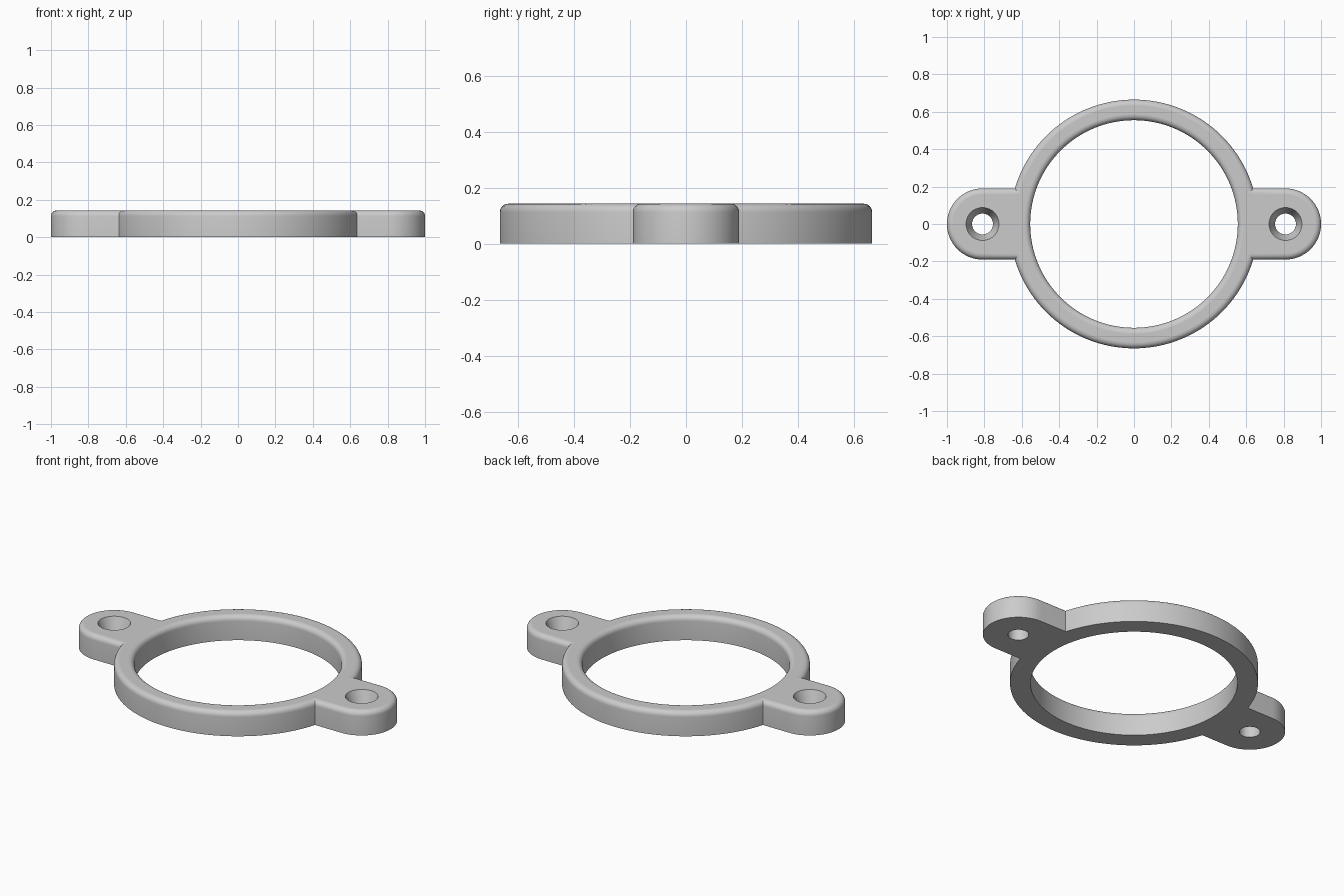
import bpy, bmesh, math

if "Cube" in bpy.data.objects:
    bpy.data.objects.remove(bpy.data.objects["Cube"])

R_OUT, R_IN, H = 0.665, 0.555, 0.143      # ring radii and thickness
TAB_X, TAB_W = 0.81, 0.19                 # tab end centre and half width
HOLE_R, SINK_R, HOLE_Z = 0.056, 0.088, 0.06
FILLET, STEPS = 0.03, 6


def arc(cx, r, a0, a1, n):
    return [(cx + r * math.cos(a0 + (a1 - a0) * i / n),
             r * math.sin(a0 + (a1 - a0) * i / n)) for i in range(n + 1)]


def outline(d):
    """Ring with two rounded tabs, moved inward by d."""
    r, w = R_OUT - d, TAB_W - d
    a = math.asin(w / r)
    half = arc(TAB_X, w, -math.pi / 2, math.pi / 2, 32)
    half += arc(0, r, a, math.pi - a, 64)
    return half + [(-x, -y) for x, y in half]


def circle(cx, r, n):
    return arc(cx, r, 0, 2 * math.pi, n)[:-1]


bm = bmesh.new()


def loft(layers, outward):
    """Skin a stack of (points, z) loops; return the bottom and top edges."""
    loops = [[bm.verts.new((x, y, z)) for x, y in pts] for pts, z in layers]
    n = len(loops[0])
    for lo, hi in zip(loops, loops[1:]):
        for i in range(n):
            j = (i + 1) % n
            quad = [lo[i], lo[j], hi[j], hi[i]]
            f = bm.faces.new(quad if outward else quad[::-1])
            f.smooth = True
    ring = lambda lp: [bm.edges.get((lp[i], lp[(i + 1) % n])) for i in range(n)]
    return ring(loops[0]), ring(loops[-1])


# Rounded upper edge: inward offset and height at each step
fillet = [(FILLET * (1 - math.cos(t)), H - FILLET + FILLET * math.sin(t))
          for t in (math.pi / 2 * i / STEPS for i in range(STEPS + 1))]
profile = [(0, 0)] + fillet

# Outer wall, ring bore and the two countersunk screw holes
walls = [loft([(outline(d), z) for d, z in profile], True),
         loft([(circle(0, R_IN + d, 128), z) for d, z in profile], False)]
for s in (-1, 1):
    walls.append(loft([(circle(s * TAB_X, r, 40), z) for r, z in
                       ((HOLE_R, 0), (HOLE_R, HOLE_Z), (SINK_R, H))], False))

# Flat bottom and top faces
for side, nz in ((0, -1), (1, 1)):
    edges = [e for w in walls for e in w[side]]
    res = bmesh.ops.triangle_fill(bm, edges=edges, use_beauty=True, normal=(0, 0, nz))
    for f in res["geom"]:
        if isinstance(f, bmesh.types.BMFace):
            f.smooth = False
            f.normal_update()
            if f.normal.z * nz < 0:
                f.normal_flip()

# Keep real corners crisp
bm.normal_update()
for e in bm.edges:
    if len(e.link_faces) == 2 and e.calc_face_angle(0) > math.radians(19):
        e.smooth = False

mesh = bpy.data.meshes.new("mounting_ring")
bm.to_mesh(mesh)
bm.free()
grey = bpy.data.materials.new("grey")
grey.diffuse_color = (0.6, 0.6, 0.6, 1)
grey.use_nodes = True
grey.node_tree.nodes["Principled BSDF"].inputs["Base Color"].default_value = grey.diffuse_color
mesh.materials.append(grey)
bpy.context.collection.objects.link(bpy.data.objects.new("mounting_ring", mesh))
